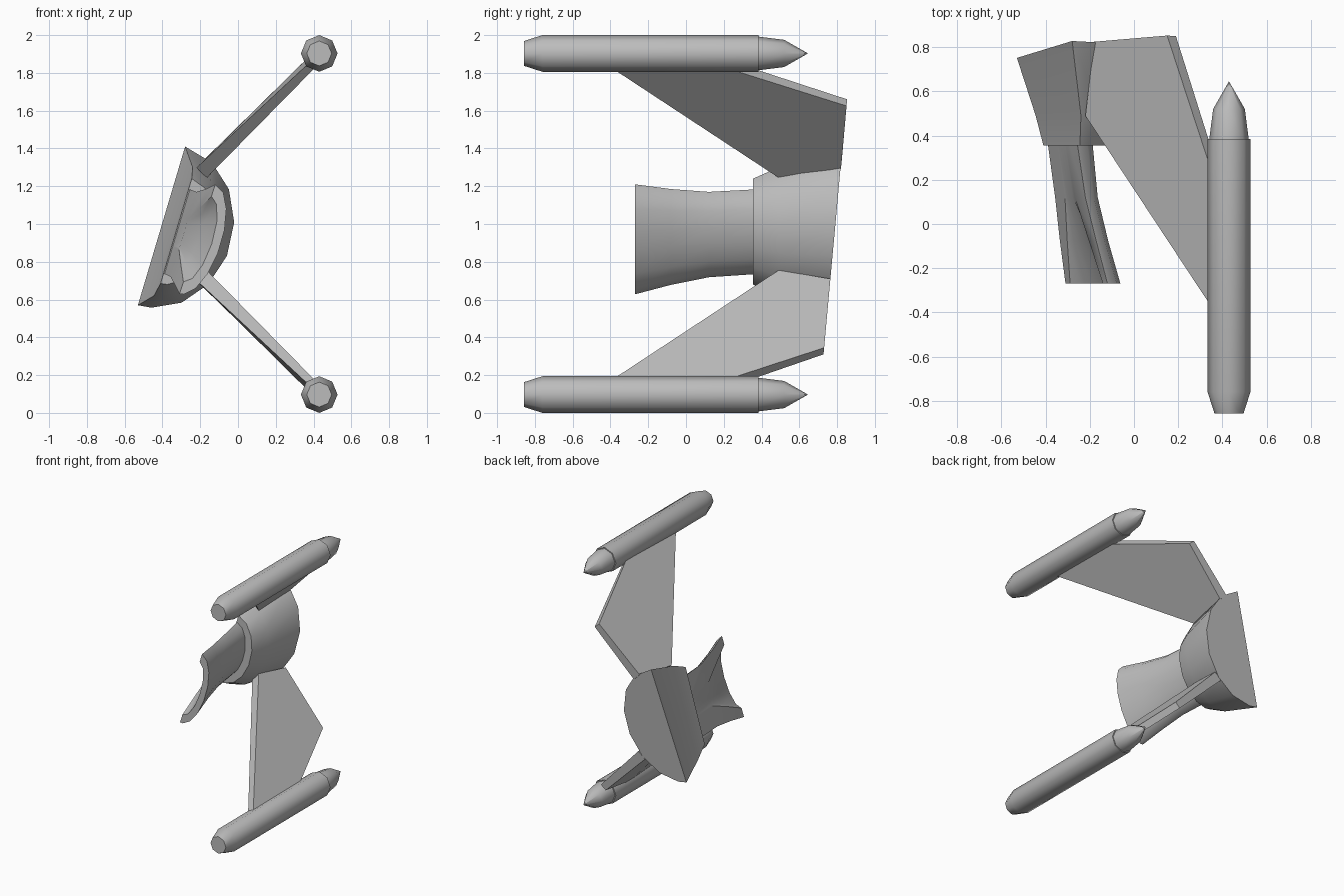
import bpy, bmesh, math
from mathutils import Vector

if "Cube" in bpy.data.objects:
    bpy.data.objects.remove(bpy.data.objects["Cube"])

grey = bpy.data.materials.new("hull grey")
grey.diffuse_color = (0.5, 0.5, 0.5, 1)
grey.use_nodes = True
grey.node_tree.nodes["Principled BSDF"].inputs["Base Color"].default_value = grey.diffuse_color


def finish(name, bm, angle=None):
    """Turn a bmesh into a named object, smooth below the given angle."""
    bmesh.ops.remove_doubles(bm, verts=bm.verts, dist=1e-5)
    bmesh.ops.recalc_face_normals(bm, faces=bm.faces)
    me = bpy.data.meshes.new(name)
    bm.to_mesh(me)
    bm.free()
    me.materials.append(grey)
    if angle:
        me.shade_smooth()
        me.set_sharp_from_angle(angle=math.radians(angle))
    ob = bpy.data.objects.new(name, me)
    bpy.context.collection.objects.link(ob)
    return ob


def loft(name, sections, angle):
    """Skin closed sections of equal length and cap both ends."""
    bm = bmesh.new()
    rings = [[bm.verts.new(p) for p in s] for s in sections]
    n = len(rings[0])
    for a, b in zip(rings, rings[1:]):
        for i in range(n):
            j = (i + 1) % n
            bm.faces.new((a[i], a[j], b[j], b[i]))
    bm.faces.new(rings[0])
    bm.faces.new(rings[-1])
    return finish(name, bm, angle)


def rear_y(z):
    """Leaning plane shared by all trailing edges."""
    return 0.70 + 0.091 * z


ARC = [0, 11, 35, 59, 83, 107, 131, 155, 180]


def section(y, top, bottom, bulge, scoop=None):
    """Half-round section on a leaning chord; scoop = (width, depth)."""
    t, b = Vector(top), Vector(bottom)
    mid, c = (t + b) / 2, (t - b) / 2
    nrm = Vector((c.y, -c.x)).normalized()
    pts = []
    for a in ARC:
        r = math.radians(a)
        pts.append(mid - c * math.cos(r) + nrm * bulge * math.sin(r))
    if scoop:
        for k in range(7):
            r = math.pi * k / 6
            pts.append(mid + c * scoop[0] * math.cos(r) + nrm * scoop[1] * math.sin(r))
    return [(p.x, rear_y(p.y) if y is None else y, p.y) for p in pts]


# Flaring rear hull with a flat left side
loft("rear_hull", [
    section(0.355, (-0.245, 1.24), (-0.41, 0.685), 0.19),
    section(0.49, (-0.24, 1.30), (-0.445, 0.62), 0.255),
    section(None, (-0.28, 1.41), (-0.53, 0.57), 0.38),
], 40)

# Waisted neck, hollowed on the left toward its mouth
loft("neck", [
    section(-0.27, (-0.12, 1.21), (-0.31, 0.63), 0.127, (0.78, 0.08)),
    section(-0.08, (-0.17, 1.185), (-0.335, 0.68), 0.115, (0.6, 0.045)),
    section(0.12, (-0.22, 1.17), (-0.357, 0.72), 0.11, (0.35, 0.0)),
    section(0.40, (-0.262, 1.185), (-0.395, 0.74), 0.13, (0.35, 0.0)),
], 35)

# Tapered pylons: front tip, front root, rear root, rear corner, rear tip
outer = [(0.40, -0.45, 1.875), (-0.22, 0.49, 1.298), (-0.18, 0.825, 1.34),
         (0.15, 0.853, 1.66), (0.39, 0.12, 1.90)]
inner = [(0.43, -0.43, 1.85), (-0.165, 0.49, 1.245), (-0.125, 0.82, 1.29),
         (0.19, 0.85, 1.625), (0.42, 0.12, 1.855)]


def lower(pts, corner):
    """Mirror a pylon side downward and trim it to the leaning rear plane."""
    out = [(x, y, 2 - z) for x, y, z in pts]
    out[2] = (out[2][0], rear_y(out[2][2]), out[2][2])
    out[3] = (corner[0], rear_y(corner[1]), corner[1])
    return out


loft("upper_pylon", [outer, inner], None)
loft("lower_pylon", [lower(outer, (0.18, 0.31)), lower(inner, (0.22, 0.345))], None)


def lathe(name, x, z, profile):
    """Eight-sided turned part along y from (y, radius) pairs."""
    loft(name, [[(x + r * math.cos(k * math.pi / 4), y, z + r * math.sin(k * math.pi / 4))
                 for k in range(8)] for y, r in profile], 50)


# Engine pods with pointed tail cones
for side, z in (("upper", 1.903), ("lower", 0.097)):
    lathe(side + "_engine", 0.43, z,
          [(-0.857, 0.066), (-0.76, 0.097), (0.385, 0.097)])
    lathe(side + "_tail_cone", 0.43, z,
          [(0.37, 0.089), (0.385, 0.089), (0.52, 0.072), (0.645, 0.0005)])
